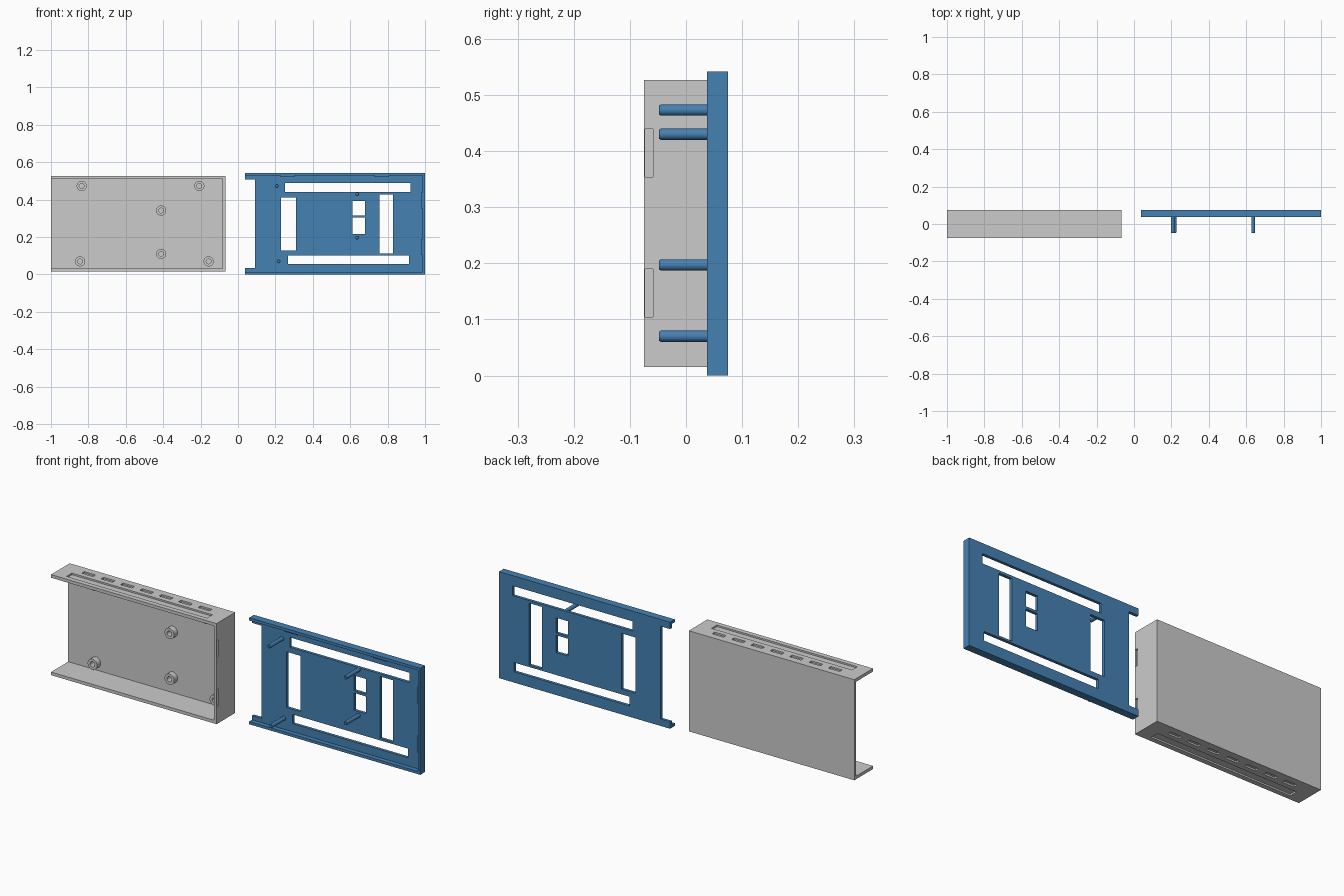
import bpy, bmesh, math
from mathutils import Matrix

if "Cube" in bpy.data.objects:
    bpy.data.objects.remove(bpy.data.objects["Cube"])


def add_box(bm, x0, x1, y0, y1, z0, z1):
    m = (Matrix.Translation(((x0 + x1) / 2, (y0 + y1) / 2, (z0 + z1) / 2))
         @ Matrix.Diagonal((x1 - x0, y1 - y0, z1 - z0, 1)))
    bmesh.ops.create_cube(bm, size=1, matrix=m)


def boxes(name, dims):
    bm = bmesh.new()
    for d in dims:
        add_box(bm, *d)
    me = bpy.data.meshes.new(name)
    bm.to_mesh(me)
    bm.free()
    ob = bpy.data.objects.new(name, me)
    bpy.context.collection.objects.link(ob)
    return ob


def cut(ob, dims):
    cutter = boxes("cutter", dims)
    cutter.hide_render = True
    mod = ob.modifiers.new("cut", 'BOOLEAN')
    mod.operation, mod.solver, mod.object = 'DIFFERENCE', 'EXACT', cutter
    bpy.context.view_layer.update()
    dg = bpy.context.evaluated_depsgraph_get()
    me = bpy.data.meshes.new_from_object(ob.evaluated_get(dg))
    ob.modifiers.clear()
    ob.data = me
    bpy.data.objects.remove(cutter)


def lathe_y(name, x, z, profile, sides=32):
    """Revolve (radius, y) points about a y-parallel axis."""
    bm = bmesh.new()
    vs = [bm.verts.new((r, y, 0)) for r, y in profile]
    es = [bm.edges.new(p) for p in zip(vs, vs[1:])]
    bmesh.ops.spin(bm, geom=vs + es, cent=(0, 0, 0), axis=(0, 1, 0),
                   angle=2 * math.pi, steps=sides)
    bmesh.ops.remove_doubles(bm, verts=bm.verts, dist=1e-5)
    bmesh.ops.recalc_face_normals(bm, faces=bm.faces)
    me = bpy.data.meshes.new(name)
    bm.to_mesh(me)
    bm.free()
    ob = bpy.data.objects.new(name, me)
    ob.location = (x, 0, z)
    bpy.context.collection.objects.link(ob)
    bpy.ops.object.select_all(action='DESELECT')
    ob.select_set(True)
    bpy.context.view_layer.objects.active = ob
    bpy.ops.object.shade_smooth_by_angle()
    return ob


# Case shell, open at the front and left
case = boxes("case_shell", [(-1, -0.068, -0.075, 0.075, 0.015, 0.527)])
cut(case, [(-1.1, -0.083, -0.2, 0.063, 0.031, 0.511)])

# Shallow vents and grooves on top and bottom, latch pockets on the right
recesses = []
for z0, z1 in ((0.519, 0.6), (-0.1, 0.023)):
    recesses.append((-0.93, -0.139, -0.05, -0.007, z0, z1))
    for i in range(7):
        c = -0.861 + i * 0.109
        recesses.append((c - 0.032, c + 0.032, 0.019, 0.04, z0, z1))
latch_z = ((0.104, 0.19), (0.354, 0.439))
recesses += [(-0.076, 0.0, -0.073, -0.059, a, b) for a, b in latch_z]
cut(case, recesses)

# Hollow bosses inside the case
for i, (x, z) in enumerate([(-0.836, 0.473), (-0.207, 0.473), (-0.411, 0.342),
                            (-0.411, 0.11), (-0.844, 0.07), (-0.157, 0.07)]):
    lathe_y(f"case_boss_{i + 1}", x, z,
            [(0.027, 0.064), (0.027, 0.035), (0.013, 0.035), (0.013, 0.064)])

# Lid tray with rim
blue = bpy.data.materials.new("lid_blue")
blue.diffuse_color = (0.06, 0.22, 0.45, 1)
blue.use_nodes = True
blue.node_tree.nodes["Principled BSDF"].inputs["Base Color"].default_value = blue.diffuse_color
lid = boxes("lid_plate", [(0.037, 1.0, 0.037, 0.075, 0, 0.542)])
cut(lid, [(0.0, 0.986, 0.0, 0.06, 0.014, 0.528)])

# End notch and window cutouts
windows = [(0.0, 0.09, 0.035, 0.507), (0.25, 0.923, 0.44, 0.49),
           (0.266, 0.915, 0.055, 0.102), (0.231, 0.311, 0.128, 0.412),
           (0.757, 0.83, 0.112, 0.427), (0.611, 0.678, 0.316, 0.393),
           (0.611, 0.678, 0.216, 0.304)]
cut(lid, [(a, b, 0.0, 0.1, c, d) for a, b, c, d in windows])

# Latch bumps on the inside of the rim
bumps = boxes("lid_latches",
              [(0.979, 0.988, 0.043, 0.056, a, b) for a, b in latch_z]
              + [(a, b, 0.043, 0.056, 0.521, 0.53)
                 for a, b in ((0.228, 0.303), (0.731, 0.806))])

# Locating pins
pins = [lathe_y(f"lid_pin_{i + 1}", x, z,
                [(0, -0.048), (0.008, -0.048), (0.01, -0.045), (0.01, 0.062), (0, 0.062)])
        for i, (x, z) in enumerate([(0.207, 0.473), (0.217, 0.07),
                                    (0.637, 0.43), (0.637, 0.197)])]
for ob in [lid, bumps] + pins:
    ob.data.materials.clear()
    ob.data.materials.append(blue)
